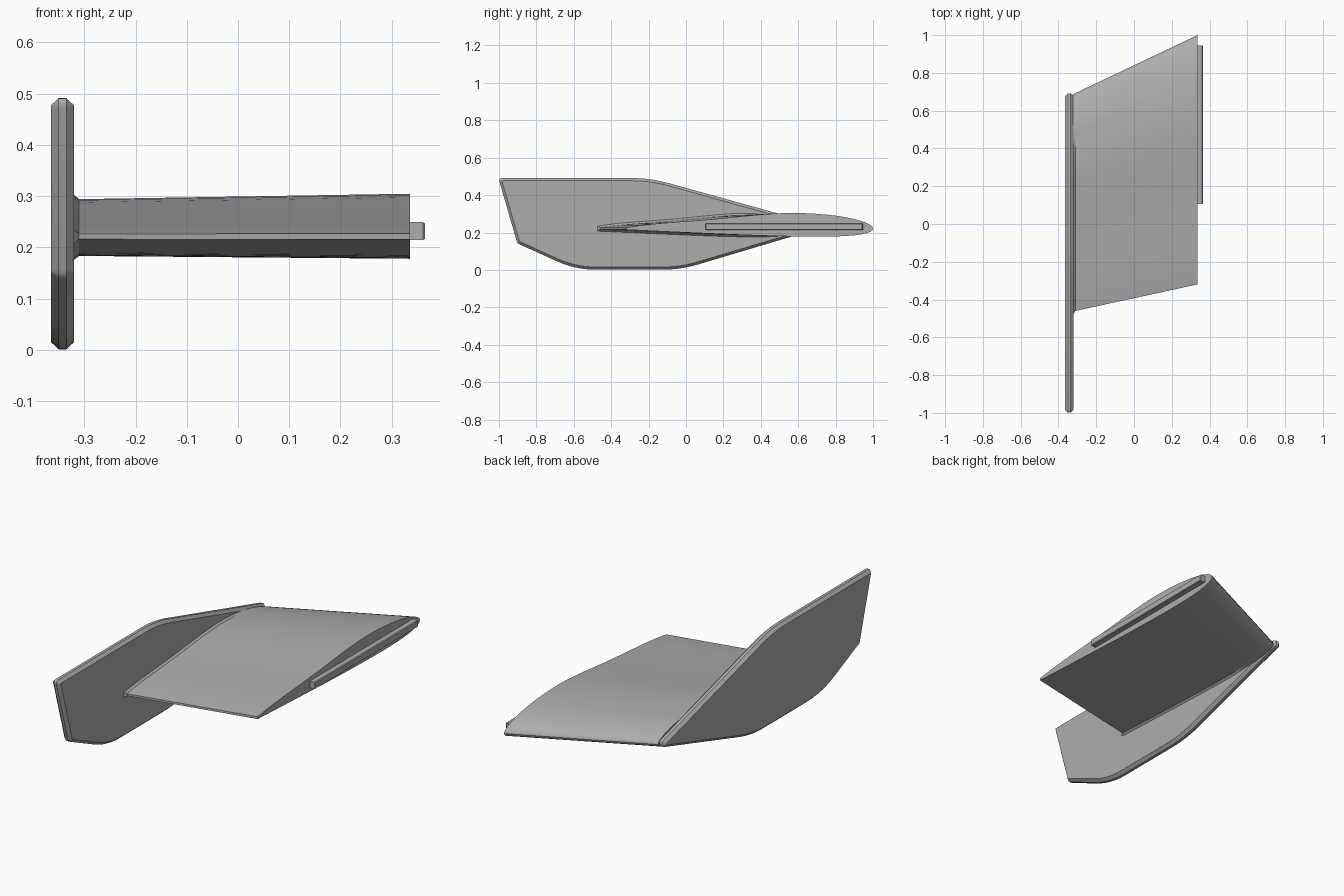
import bpy, bmesh, math

if "Cube" in bpy.data.objects:
    bpy.data.objects.remove(bpy.data.objects["Cube"])

grey = bpy.data.materials.new("mid grey")
grey.diffuse_color = (0.42, 0.42, 0.42, 1)
grey.use_nodes = True
grey.node_tree.nodes["Principled BSDF"].inputs["Base Color"].default_value = grey.diffuse_color


def finish(name, bm, angle=30):
    bmesh.ops.recalc_face_normals(bm, faces=bm.faces)
    mesh = bpy.data.meshes.new(name)
    bm.to_mesh(mesh)
    bm.free()
    mesh.materials.append(grey)
    ob = bpy.data.objects.new(name, mesh)
    bpy.context.collection.objects.link(ob)
    bpy.ops.object.select_all(action='DESELECT')
    ob.select_set(True)
    bpy.context.view_layer.objects.active = ob
    bpy.ops.object.shade_smooth_by_angle(angle=math.radians(angle))
    return ob


def loft(name, sections):
    """Skin a list of closed point rings and cap both ends."""
    bm = bmesh.new()
    rings = [[bm.verts.new(p) for p in s] for s in sections]
    n = len(rings[0])
    for a, b in zip(rings, rings[1:]):
        for i in range(n):
            j = (i + 1) % n
            bm.faces.new((a[i], a[j], b[j], b[i]))
    bm.faces.new(rings[0])
    bm.faces.new(rings[-1])
    return finish(name, bm)


def inset(corners, d):
    """Move clockwise corners (y, z, cut) inward by d and tighten small cuts."""
    out, n = [], len(corners)
    for i in range(n):
        (ax, ay, _), (bx, by, cut), (cx, cy, _) = corners[i - 1], corners[i], corners[(i + 1) % n]
        l1, l2 = math.hypot(bx - ax, by - ay), math.hypot(cx - bx, cy - by)
        n1 = ((by - ay) / l1, -(bx - ax) / l1)
        n2 = ((cy - by) / l2, -(cx - bx) / l2)
        k = d / (1 + n1[0] * n2[0] + n1[1] * n2[1])
        out.append((bx + k * (n1[0] + n2[0]), by + k * (n1[1] + n2[1]),
                    cut if cut > 0.05 else cut * 0.2))
    return out


def round_corners(corners, steps=6):
    """Each corner is (y, z, cut length); corners become quadratic arcs."""
    pts, n = [], len(corners)
    for i, (y, z, r) in enumerate(corners):
        ends = []
        for q in (corners[i - 1], corners[(i + 1) % n]):
            l = math.hypot(q[0] - y, q[1] - z)
            ends.append((y + (q[0] - y) * r / l, z + (q[1] - z) * r / l))
        for s in range(steps + 1):
            t = s / steps
            a, b, c = (1 - t) ** 2, 2 * t * (1 - t), t * t
            pts.append((a * ends[0][0] + b * y + c * ends[1][0],
                        a * ends[0][1] + b * z + c * ends[1][1]))
    return pts


# End plate: rounded outline with chamfered rims
corners = [(-1.003, 0.491, 0.02), (-0.19, 0.491, 0.1), (0.692, 0.246, 0.012),
           (0.692, 0.216, 0.012), (-0.03, 0.001, 0.1), (-0.59, 0.001, 0.11),
           (-0.902, 0.142, 0.015)]
outline = round_corners(corners)
rim = round_corners(inset(corners, 0.014))
loft("end_plate", [[(x, y, z) for y, z in ring] for x, ring in
                   ((-0.365, rim), (-0.350, outline), (-0.335, outline), (-0.320, rim))])


# Wing: cambered airfoil with a thin blunt trailing edge, flared where it meets the plate
def airfoil(x, lead, trail, flare=0.0):
    chord, n = lead - trail, 28
    m, p, th = 0.0165, 0.4, 0.093

    def point(u, side):
        half = 5 * th * (0.2969 * math.sqrt(u) - 0.126 * u - 0.3516 * u * u
                         + 0.2843 * u ** 3 - 0.1015 * u ** 4) + 0.0035 * u
        camber = m / p ** 2 * (2 * p * u - u * u) if u < p else \
            m / (1 - p) ** 2 * (1 - 2 * p + 2 * p * u - u * u)
        if side > 0 and u > 0.3:  # hollow rear half of the upper surface
            camber -= 0.010 * math.sin(math.pi * (u - 0.3) / 0.7) ** 2
        grow = flare * min(1, max(0, (u - 0.1) / 0.15))
        return (x, lead - u * chord - grow * max(0, u - 0.8) * 7,
                0.221 + chord * (camber + side * half) + side * grow)

    us = [(1 - math.cos(math.pi * i / n)) / 2 for i in range(n + 1)]
    return [point(u, 1) for u in reversed(us)] + [point(u, -1) for u in us[1:]]


loft("wing", [airfoil(-0.322, 0.686, -0.463, 0.010),
              airfoil(-0.310, 0.693, -0.460),
              airfoil(0.336, 1.0, -0.32)])

# Mounting rail on the open wing end
rail = [(0.105, 0.214), (0.945, 0.214), (0.945, 0.249), (0.105, 0.249)]
small = [(0.108, 0.217), (0.942, 0.217), (0.942, 0.246), (0.108, 0.246)]
loft("mounting_rail", [[(x, y, z) for y, z in ring] for x, ring in
                       ((0.330, rail), (0.361, rail), (0.365, small))])
